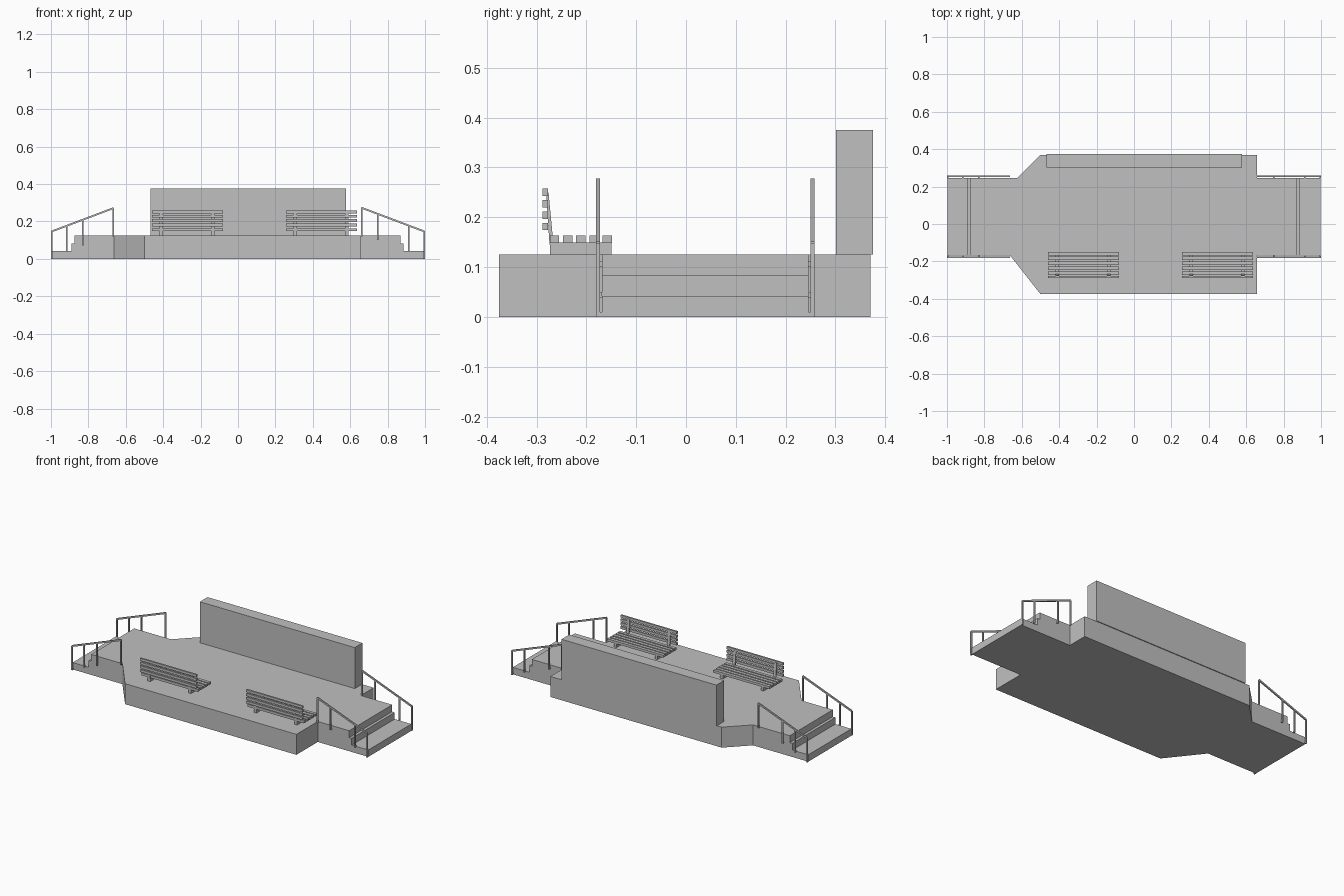
import bpy, bmesh
from mathutils import Vector

if "Cube" in bpy.data.objects:
    bpy.data.objects.remove(bpy.data.objects["Cube"])

grey = bpy.data.materials.new("concrete grey")
grey.diffuse_color = (0.53, 0.53, 0.53, 1)
grey.use_nodes = True
grey.node_tree.nodes["Principled BSDF"].inputs["Base Color"].default_value = grey.diffuse_color


def prism(name, pts, axis, lo, hi):
    """Extrude a 2D outline along an axis ('x', 'y' or 'z') from lo to hi."""
    place = {'x': lambda p, d: (d, p[0], p[1]),
             'y': lambda p, d: (p[0], d, p[1]),
             'z': lambda p, d: (p[0], p[1], d)}[axis]
    bm = bmesh.new()
    a = [bm.verts.new(place(p, lo)) for p in pts]
    b = [bm.verts.new(place(p, hi)) for p in pts]
    n = len(pts)
    bm.faces.new(a)
    bm.faces.new(b)
    for i in range(n):
        j = (i + 1) % n
        bm.faces.new((a[i], a[j], b[j], b[i]))
    bmesh.ops.recalc_face_normals(bm, faces=bm.faces)
    me = bpy.data.meshes.new(name)
    bm.to_mesh(me)
    bm.free()
    me.materials.append(grey)
    ob = bpy.data.objects.new(name, me)
    bpy.context.collection.objects.link(ob)
    return ob


def box(name, x0, x1, y0, y1, z0, z1):
    return prism(name, [(x0, y0), (x1, y0), (x1, y1), (x0, y1)], 'z', z0, z1)


# Raised deck with chamfered left corners and a landing at each end
DECK = 0.125
Y0, Y1 = -0.169, 0.246
prism("deck", [(-.873, Y0), (-.662, Y0), (-.5, -.375), (.657, -.375),
               (.657, Y0), (.869, Y0), (.869, Y1), (.657, Y1),
               (.657, .37), (-.5, .37), (-.625, Y1), (-.873, Y1)],
      'z', 0, DECK)

# Steps at both ends
for side, inner, mid, outer in (("left", -.873, -.89, -.998),
                                ("right", .869, .886, .998)):
    prism(side + "_steps", [(inner, 0), (outer, 0), (outer, .042),
                            (mid, .042), (mid, .083), (inner, .083)],
          'y', Y0, Y1)

# Back wall
box("back_wall", -.468, .578, .301, .375, DECK, .375)

# Sloped handrails with posts
W = 0.004


def rail_z(x):
    return .276 - (abs(x) - .664) * .126 / .334


for side, posts in (("left", (-.996, -.915, -.83, -.666)),
                    ("right", (.996, .914, .748, .661))):
    for where, y in (("front", -.1765), ("back", .254)):
        a, b = posts[0], posts[-1]
        prism(f"{side}_{where}_handrail",
              [(a, rail_z(a) - .009), (b, rail_z(b) - .009),
               (b, rail_z(b) + .001), (a, rail_z(a) + .001)],
              'y', y - W, y + W)
        for i, x in enumerate(posts):
            z = rail_z(x)
            foot = 0 if i == 0 else z - .15 if i < 3 else DECK - .005
            if 0 < i < 3:
                foot = z - .143
            box(f"{side}_{where}_post_{i + 1}", x - W, x + W,
                y - W, y + W, foot, z - .003)
            # small bracket tying the post to the side of the landing
            if i < 3:
                edge = Y0 if y < 0 else Y1
                box(f"{side}_{where}_bracket_{i + 1}", x - W, x + W,
                    min(y, edge), max(y, edge), max(foot, 0),
                    max(foot, 0) + .01)

# Slatted benches facing the wall
for n, x0 in enumerate((-.46, .257), 1):
    x1 = x0 + .38
    for i, y in enumerate((-.158, -.184, -.211, -.237, -.264)):
        box(f"bench_{n}_seat_slat_{i + 1}", x0, x1,
            y - .0095, y + .0095, .148, .163)
    for i in range(4):
        z = .174 + i * .023
        box(f"bench_{n}_back_slat_{i + 1}", x0, x1, -.288, -.277, z, z + .015)
    for i, cx in enumerate((x0 + .05, x0 + .325), 1):
        box(f"bench_{n}_leg_{i}", cx - .009, cx + .009,
            -.273, -.15, DECK, .149)
        prism(f"bench_{n}_back_support_{i}",
              [(-.274, .145), (-.266, .145), (-.276, .25), (-.281, .25)],
              'x', cx - .009, cx + .009)
